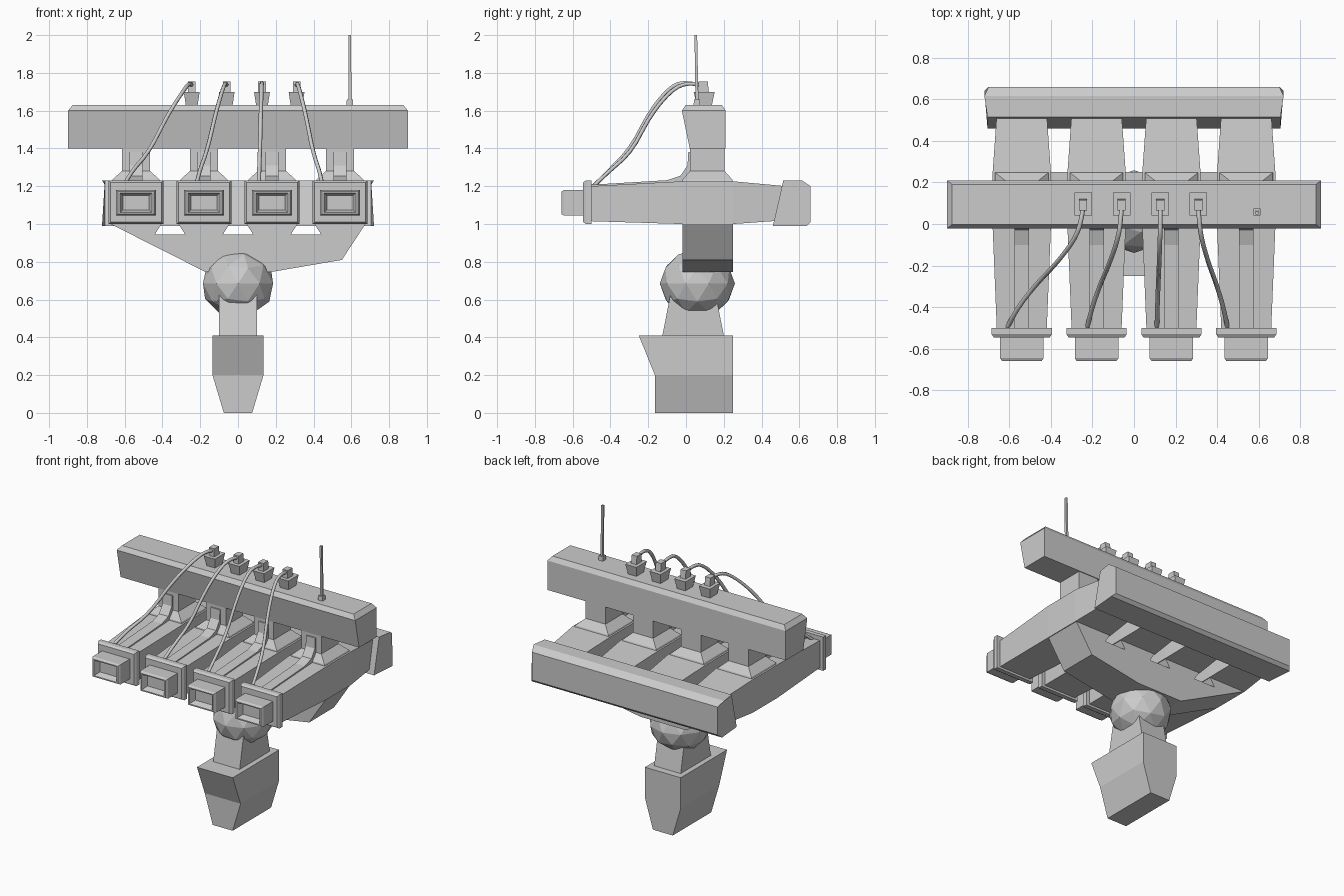
import bpy, bmesh
from mathutils import Vector

if "Cube" in bpy.data.objects:
    bpy.data.objects.remove(bpy.data.objects["Cube"])


def loft(name, rings):
    """Skin a list of equal-length closed rings and cap both ends."""
    bm = bmesh.new()
    vs = [[bm.verts.new(p) for p in r] for r in rings]
    n = len(rings[0])
    for a, b in zip(vs, vs[1:]):
        for i in range(n):
            j = (i + 1) % n
            bm.faces.new((a[i], a[j], b[j], b[i]))
    bm.faces.new(vs[0])
    bm.faces.new(vs[-1])
    bmesh.ops.recalc_face_normals(bm, faces=bm.faces)
    me = bpy.data.meshes.new(name)
    bm.to_mesh(me)
    bm.free()
    ob = bpy.data.objects.new(name, me)
    bpy.context.collection.objects.link(ob)
    return ob


def rect_z(z, cx, hx, y0, y1):
    return [(cx - hx, y0, z), (cx + hx, y0, z), (cx + hx, y1, z), (cx - hx, y1, z)]


def rect_y(y, cx, hx, z0, z1):
    return [(cx - hx, y, z0), (cx + hx, y, z0), (cx + hx, y, z1), (cx - hx, y, z1)]


def prism_x(name, profile, x0, x1):
    return loft(name, [[(x, y, z) for y, z in profile] for x in (x0, x1)])


# Foot, neck and ball joint
loft("foot", [rect_z(0, 0, .075, -.165, .25), rect_z(.2, 0, .135, -.165, .25),
              rect_z(.41, 0, .135, -.25, .25)])
loft("neck", [rect_z(.41, 0, .1, -.125, .2), rect_z(.64, 0, .1, -.08, .155)])
bpy.ops.mesh.primitive_ico_sphere_add(subdivisions=2, radius=.195, location=(0, .06, .685))
ball = bpy.context.object
ball.name = "ball_joint"
ball.scale = (1, 1.02, .93)

# Cradle plate with notches between the barrels
outline = [(-.17, .745), (.17, .745), (.55, .81), (.675, 1.0)]
for nx in (.36, 0, -.36):
    outline += [(nx + .042, 1.005), (nx + .08, .945), (nx - .08, .945), (nx - .042, 1.005)]
outline.append((-.675, 1.0))
loft("cradle", [[(x, y, z) for x, z in outline] for y in (-.018, .25)])

# Rear crossbar with chamfered back
rear = [(.46, .99), (.515, 1.23), (.615, 1.23), (.66, 1.2), (.66, 1.01), (.64, .99)]
half = [.705, .705, .72, .7, .7, .72]
loft("rear_bar", [[(s * h, y, z) for (y, z), h in zip(rear, half)] for s in (-1, 1)])

# Top rail
loft("top_rail", [rect_z(1.4, 0, .9, .02, .21), rect_z(1.6, 0, .9, -.022, .21),
                  rect_z(1.63, 0, .875, -.002, .19)])

# Four barrels, each with spine, column, flange and hollow nozzle
spine = [(-.5, 1.19), (-.5, 1.208), (-.1, 1.232), (-.03, 1.255), (.008, 1.31),
         (.012, 1.38), (.04, 1.38), (.04, 1.2)]
for i in range(4):
    x = -.54 + .36 * i
    loft(f"barrel_{i}", [rect_y(-.51, x, .12, 1.015, 1.2), rect_y(-.02, x, .14, 1.0, 1.226),
                         rect_y(.25, x, .14, 1.0, 1.226), rect_y(.53, x, .12, 1.02, 1.2)])
    prism_x(f"spine_{i}", spine, x - .035, x + .035)
    loft(f"column_{i}", [rect_z(1.22, x, .13, -.02, .25), rect_z(1.235, x, .125, -.018, .245),
                         rect_z(1.28, x, .075, .02, .205), rect_z(1.41, x, .075, .02, .205)])
    loft(f"flange_{i}", [rect_y(-.5, x, .145, 1.0, 1.23), rect_y(-.53, x, .145, 1.0, 1.23),
                         rect_y(-.545, x, .135, 1.01, 1.22)])
    loft(f"nozzle_{i}", [rect_y(-.54, x, .105, 1.045, 1.18), rect_y(-.645, x, .105, 1.045, 1.18),
                         rect_y(-.66, x, .095, 1.052, 1.172), rect_y(-.66, x, .085, 1.06, 1.165),
                         rect_y(-.62, x, .068, 1.075, 1.15)])

# Plugs on the rail with cables running to the barrel fronts
for i, (px, ex) in enumerate([(-.245, -.61), (-.06, -.225), (.127, .11), (.31, .45)]):
    loft(f"plug_{i}", [rect_z(1.62, px, .03, .06, .135), rect_z(1.7, px, .042, .04, .152)])
    loft(f"plug_cap_{i}", [rect_z(1.69, px, .02, .065, .122), rect_z(1.755, px, .02, .065, .115)])
    cu = bpy.data.curves.new(f"cable_{i}", 'CURVE')
    cu.dimensions = '3D'
    cu.bevel_depth = .011
    cu.bevel_resolution = 1
    cu.resolution_u = 3
    cu.use_fill_caps = True
    sp = cu.splines.new('NURBS')
    lift = .012 * (i % 3 - 1)
    path = [(0, .08, 1.735), (.02, .02, 1.75), (.1, -.07, 1.73 + lift), (.35, -.19, 1.59 + lift),
            (.62, -.29, 1.39 + lift), (.9, -.42, 1.27), (1, -.5, 1.19)]
    sp.points.add(len(path) - 1)
    for p, (t, y, z) in zip(sp.points, path):
        p.co = (px + (ex - px) * t, y, z, 1)
    sp.use_endpoint_u = True
    sp.order_u = 3
    bpy.context.collection.objects.link(bpy.data.objects.new(f"cable_{i}", cu))

# Antenna
loft("antenna_base", [rect_z(1.62, .592, .018, .04, .076), rect_z(1.66, .592, .016, .042, .074)])
loft("antenna_rod", [rect_z(1.65, .592, .008, .05, .066), rect_z(2.0, .592, .007, .045, .059)])
